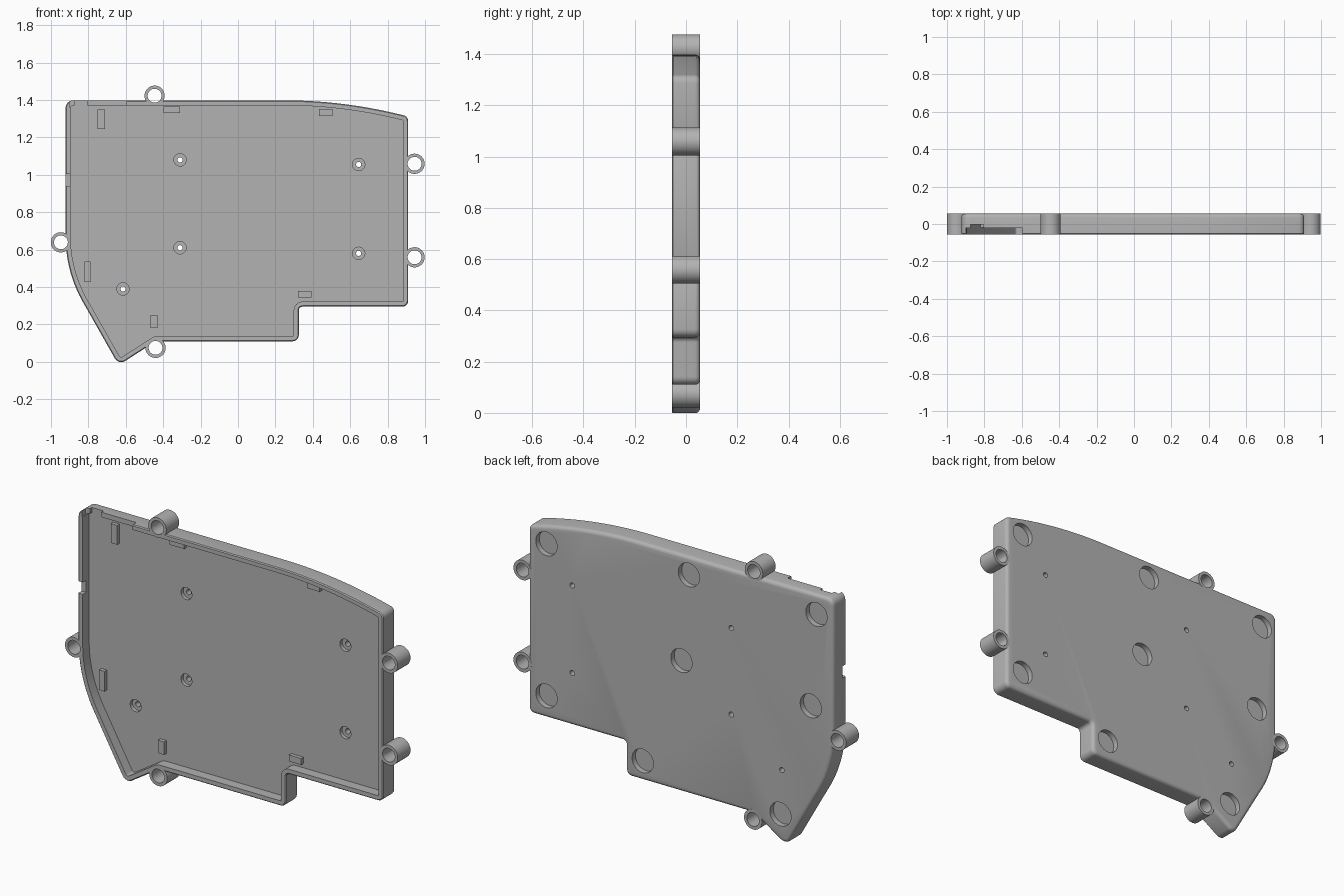
import bpy, bmesh, math
from mathutils import Vector, Matrix

if "Cube" in bpy.data.objects:
    bpy.data.objects.remove(bpy.data.objects["Cube"])

FRONT, BACK, FLOOR, WALL = -0.055, 0.055, 0.0, 0.027

grey = bpy.data.materials.new("plain grey")
grey.use_nodes = True
colour = (0.45, 0.45, 0.45, 1)
grey.diffuse_color = colour
grey.node_tree.nodes["Principled BSDF"].inputs["Base Color"].default_value = colour


def to_object(name, bm):
    bmesh.ops.recalc_face_normals(bm, faces=bm.faces)
    mesh = bpy.data.meshes.new(name)
    bm.to_mesh(mesh)
    bm.free()
    mesh.materials.append(grey)
    obj = bpy.data.objects.new(name, mesh)
    bpy.context.collection.objects.link(obj)
    return obj


def cylinder(name, x, z, r, y0, y1, sides=40):
    bm = bmesh.new()
    place = Matrix.Translation((x, (y0 + y1) / 2, z)) @ Matrix.Rotation(math.pi / 2, 4, "X")
    bmesh.ops.create_cone(bm, cap_ends=True, segments=sides, radius1=r, radius2=r,
                          depth=abs(y1 - y0), matrix=place)
    return to_object(name, bm)


def box(name, x0, x1, y0, y1, z0, z1):
    bm = bmesh.new()
    place = Matrix.Translation(((x0 + x1) / 2, (y0 + y1) / 2, (z0 + z1) / 2))
    bmesh.ops.create_cube(bm, size=1, matrix=place @ Matrix.Diagonal((x1 - x0, y1 - y0, z1 - z0, 1)))
    return to_object(name, bm)


def cut(target, cutter):
    mod = target.modifiers.new("cut", "BOOLEAN")
    mod.operation, mod.solver, mod.object = "DIFFERENCE", "EXACT", cutter
    bpy.context.view_layer.objects.active = target
    bpy.ops.object.modifier_apply(modifier=mod.name)
    bpy.data.objects.remove(cutter)


def smooth(obj):
    bpy.ops.object.select_all(action="DESELECT")
    obj.select_set(True)
    bpy.context.view_layer.objects.active = obj
    bpy.ops.object.shade_smooth_by_angle(angle=math.radians(35))


def rounded(corners, steps=6):
    """Replace each (x, z, radius) corner by a fillet arc."""
    out = []
    for i, (x, z, r) in enumerate(corners):
        p = Vector((x, z))
        if r == 0:
            out.append(p)
            continue
        a = (Vector(corners[i - 1][:2]) - p).normalized()
        b = (Vector(corners[(i + 1) % len(corners)][:2]) - p).normalized()
        half = a.angle(b) / 2
        centre = p + (a + b).normalized() * (r / math.sin(half))
        start = p + a * (r / math.tan(half)) - centre
        end = p + b * (r / math.tan(half)) - centre
        sweep = start.angle_signed(end)
        for s in range(steps + 1):
            t = -sweep * s / steps
            c, n = math.cos(t), math.sin(t)
            out.append(centre + Vector((c * start.x - n * start.y, n * start.x + c * start.y)))
    return out


def inset(points, d):
    """Move a counter-clockwise outline inward by d."""
    out = []
    for i, p in enumerate(points):
        a = (p - points[i - 1]).normalized()
        b = (points[(i + 1) % len(points)] - p).normalized()
        na, nb = Vector((-a.y, a.x)), Vector((-b.y, b.x))
        out.append(p + (na + nb) * (d / (1 + na.dot(nb))))
    return out


# Outline: stepped lower edge, drooping top right, curved left side
corners = [(-0.638, -0.018, 0.04), (-0.44, 0.11, 0.03), (0.325, 0.11, 0.032),
           (0.325, 0.295, 0.02), (0.91, 0.295, 0.032), (0.91, 1.312, 0.032)]
corners += [(0.25 + 0.62 * t, 1.398 - 0.076 * t * t, 0) for t in [1 - i / 14 for i in range(15)]]
corners.append((-0.922, 1.398, 0.04))
corners += [(-0.212 - 0.71 * math.cos(a), 0.67 - 0.71 * math.sin(a), 0)
            for a in [math.radians(31.6) * i / 12 for i in range(13)]]
outline = rounded(corners)

# Tray: rings swept from the back plate round the wall to the inner floor
fillet = [(0.02 * (1 - math.sin(a)), BACK - 0.02 * (1 - math.cos(a)))
          for a in [math.radians(22.5) * i for i in range(5)]]
rings = fillet + [(0, FRONT + 0.005), (0.005, FRONT), (WALL, FRONT), (WALL, FLOOR)]
bm = bmesh.new()
loops = [[bm.verts.new((p.x, y, p.y)) for p in inset(outline, d)] for d, y in rings]
for lo, hi in zip(loops, loops[1:]):
    for i in range(len(lo)):
        bm.faces.new((lo[i - 1], lo[i], hi[i], hi[i - 1]))
bm.faces.new(loops[0])
bm.faces.new(loops[-1])
tray = to_object("tray", bm)

# Lug holes also clear the wall where they touch it
lugs = [(-0.446, 1.423), (0.944, 1.059), (0.944, 0.559), (-0.947, 0.639), (-0.441, 0.075)]
for x, z in lugs:
    cut(tray, cylinder("cutter", x, z, 0.037, -0.2, 0.2))

# Countersunk screw holes
for x, z in [(-0.31, 1.08), (-0.31, 0.61), (0.645, 1.055), (0.645, 0.58), (-0.615, 0.39)]:
    cut(tray, cylinder("cutter", x, z, 0.033, FLOOR - 0.02, FLOOR + 0.02))
    cut(tray, cylinder("cutter", x, z, 0.014, -0.03, 0.2, 20))

# Round pockets in the back
for x, z in [(0.8, 1.24), (-0.056, 1.3), (-0.822, 1.29), (-0.011, 0.823),
             (0.8, 0.414), (-0.788, 0.785), (0.222, 0.216), (-0.606, 0.148)]:
    cut(tray, cylinder("cutter", x, z, 0.064, BACK - 0.03, 0.2))

# Openings in the top and left walls
cut(tray, box("cutter", -0.9, -0.595, -0.2, -0.022, 1.36, 1.5))
cut(tray, box("cutter", -0.875, -0.805, -0.2, -0.004, 1.36, 1.5))
cut(tray, box("cutter", -1, -0.89, -0.2, -0.025, 0.94, 1.005))
smooth(tray)

# Mounting lugs round the edge
for x, z in lugs:
    lug = cylinder("mounting_lug", x, z, 0.054, FRONT, BACK)
    cut(lug, cylinder("cutter", x, z, 0.037, -0.2, 0.2))
    smooth(lug)

# Small locating ribs on the floor
for x0, x1, z0, z1 in [(-0.75, -0.712, 1.245, 1.35), (-0.398, -0.31, 1.33, 1.365),
                       (0.433, 0.505, 1.315, 1.353), (-0.82, -0.788, 0.428, 0.537),
                       (-0.467, -0.43, 0.18, 0.25), (0.32, 0.393, 0.345, 0.38)]:
    box("locating_rib", x0, x1, FLOOR - 0.02, FLOOR + 0.01, z0, z1)
